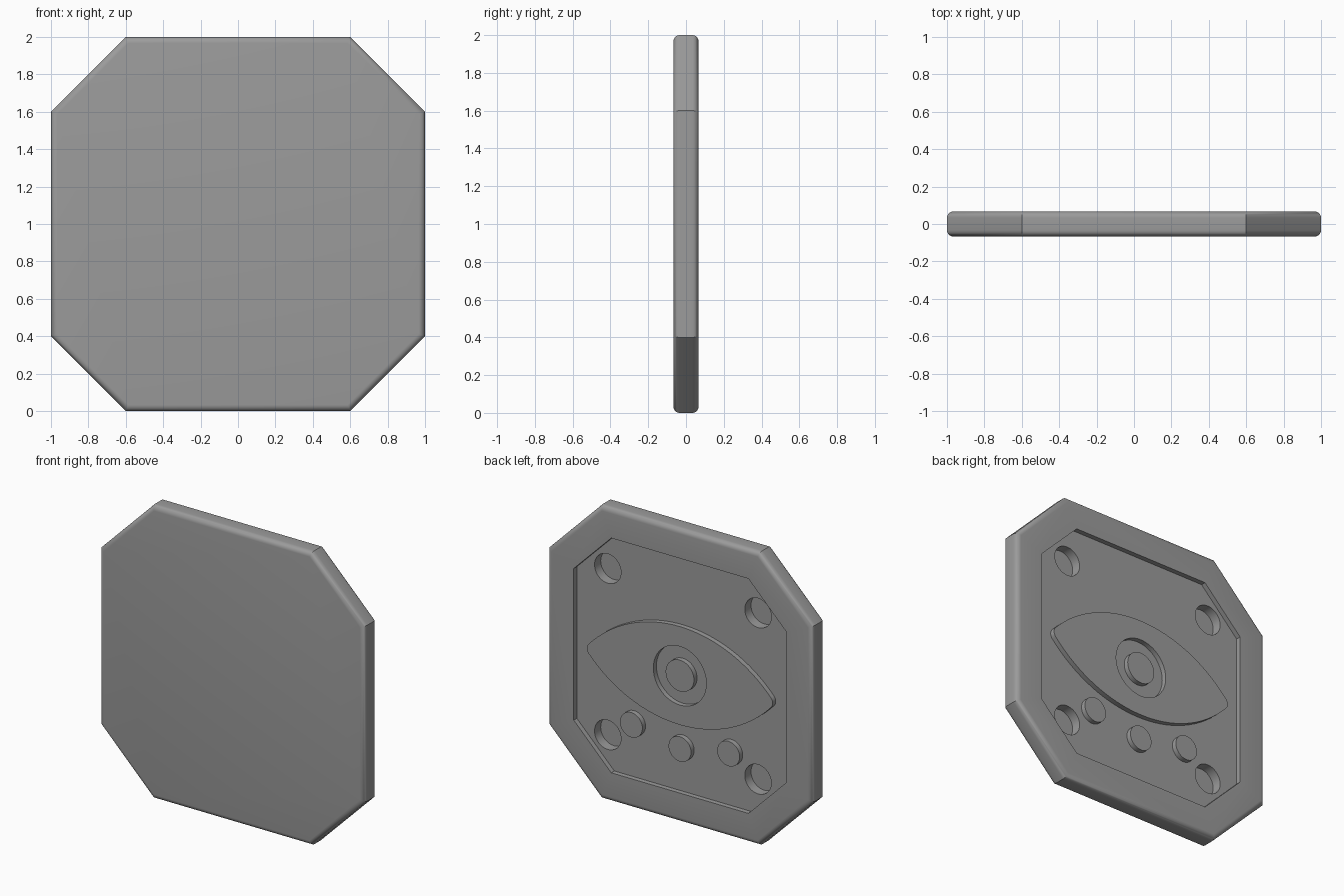
import bpy, bmesh, math

if "Cube" in bpy.data.objects:
    bpy.data.objects.remove(bpy.data.objects["Cube"])

U = 1 / 15            # design unit
BACK = U              # rim level on the back
FLOOR = U / 2         # recessed panel level
CZ = 1.0              # height of the plate centre

grey = bpy.data.materials.new("mid grey")
grey.diffuse_color = (0.33, 0.33, 0.33, 1)
grey.use_nodes = True
grey.node_tree.nodes["Principled BSDF"].inputs["Base Color"].default_value = grey.diffuse_color


def prism(name, outline, y0, y1, bevel=0):
    """Extrude an (x, z) outline from y0 to y1, optionally rounding both rims."""
    bm = bmesh.new()
    face = bm.faces.new([bm.verts.new((x, y0, z)) for x, z in outline])
    new = bmesh.ops.extrude_face_region(bm, geom=[face], use_keep_orig=True)["geom"]
    for v in new:
        if isinstance(v, bmesh.types.BMVert):
            v.co.y = y1
    bmesh.ops.recalc_face_normals(bm, faces=bm.faces)
    if bevel:
        rims = [e for e in bm.edges if abs(e.verts[0].co.y - e.verts[1].co.y) < 1e-6]
        bmesh.ops.bevel(bm, geom=rims, offset=bevel, segments=6, profile=0.5,
                        affect='EDGES', clamp_overlap=False)
    mesh = bpy.data.meshes.new(name)
    bm.to_mesh(mesh)
    bm.free()
    mesh.materials.append(grey)
    obj = bpy.data.objects.new(name, mesh)
    bpy.context.collection.objects.link(obj)
    return obj


def arc(cx, cz, r, a0, a1, n):
    return [(cx + r * math.cos(a0 + (a1 - a0) * i / n),
             cz + r * math.sin(a0 + (a1 - a0) * i / n)) for i in range(n + 1)]


def disc(name, x, z, r, y0, y1):
    return prism(name, arc(x, CZ + z, r, 0, math.tau, 48)[:-1], y0, y1)


def octagon(half, flat):
    pts = [(half, -flat), (half, flat), (flat, half), (-flat, half),
           (-half, flat), (-half, -flat), (-flat, -half), (flat, -half)]
    return [(x, CZ + z) for x, z in pts]


def cut(obj, cutters):
    """Subtract the cutters, bake the result and remove them."""
    for c in cutters:
        mod = obj.modifiers.new("cut", 'BOOLEAN')
        mod.operation, mod.solver, mod.object = 'DIFFERENCE', 'EXACT', c
        c.hide_render = True
    bpy.context.view_layer.update()
    dg = bpy.context.evaluated_depsgraph_get()
    baked = bpy.data.meshes.new_from_object(obj.evaluated_get(dg))
    obj.modifiers.clear()
    obj.data = baked
    for c in cutters:
        bpy.data.objects.remove(c)


# Octagonal plate with rounded rims, a recessed back panel and four corner holes
plate = prism("plate", octagon(1, 0.6), -BACK, BACK, bevel=U / 2)
cutters = [prism("recess_cutter", octagon(0.8, 0.517), FLOOR, BACK + 0.1)]
for sx in (-1, 1):
    for sz in (-1, 1):
        cutters.append(disc("hole_cutter", sx * 8.5 * U, sz * 8.5 * U, 1.5 * U,
                            -FLOOR, BACK + 0.1))
cut(plate, cutters)

# Raised almond shape with softly rounded tips and a round socket
half_w, half_h, tip = 0.70, 0.335, 0.05
d, k = half_w - tip, half_h - tip
c = (d * d - k * k) / (2 * k)
R, a = half_h + c, math.atan2(c, d)
outline = (arc(d, CZ, tip, -a, a, 8)[:-1]
           + arc(0, CZ - c, R, a, math.pi - a, 32)[:-1]
           + arc(-d, CZ, tip, math.pi - a, math.pi + a, 8)[:-1]
           + arc(0, CZ + c, R, math.pi + a, math.tau - a, 32)[:-1])
almond = prism("almond", outline, FLOOR - 0.01, BACK)
cut(almond, [disc("socket_cutter", 0, 0, 3 * U, FLOOR, BACK + 0.1)])

# Round stud in the socket and three studs below
parts = [plate, almond, disc("centre_stud", 0, 0, 1.6 * U, FLOOR - 0.01, BACK)]
for x, z in ((-5.5 * U, -6.5 * U), (0, -7.5 * U), (5.5 * U, -6.5 * U)):
    parts.append(disc("lower_stud", x, z, 1.27 * U, FLOOR - 0.01, BACK))

# Smooth the curves, keep the corners sharp
for obj in bpy.context.scene.objects:
    obj.select_set(obj in parts)
bpy.context.view_layer.objects.active = plate
bpy.ops.object.shade_smooth_by_angle(angle=math.radians(30))
